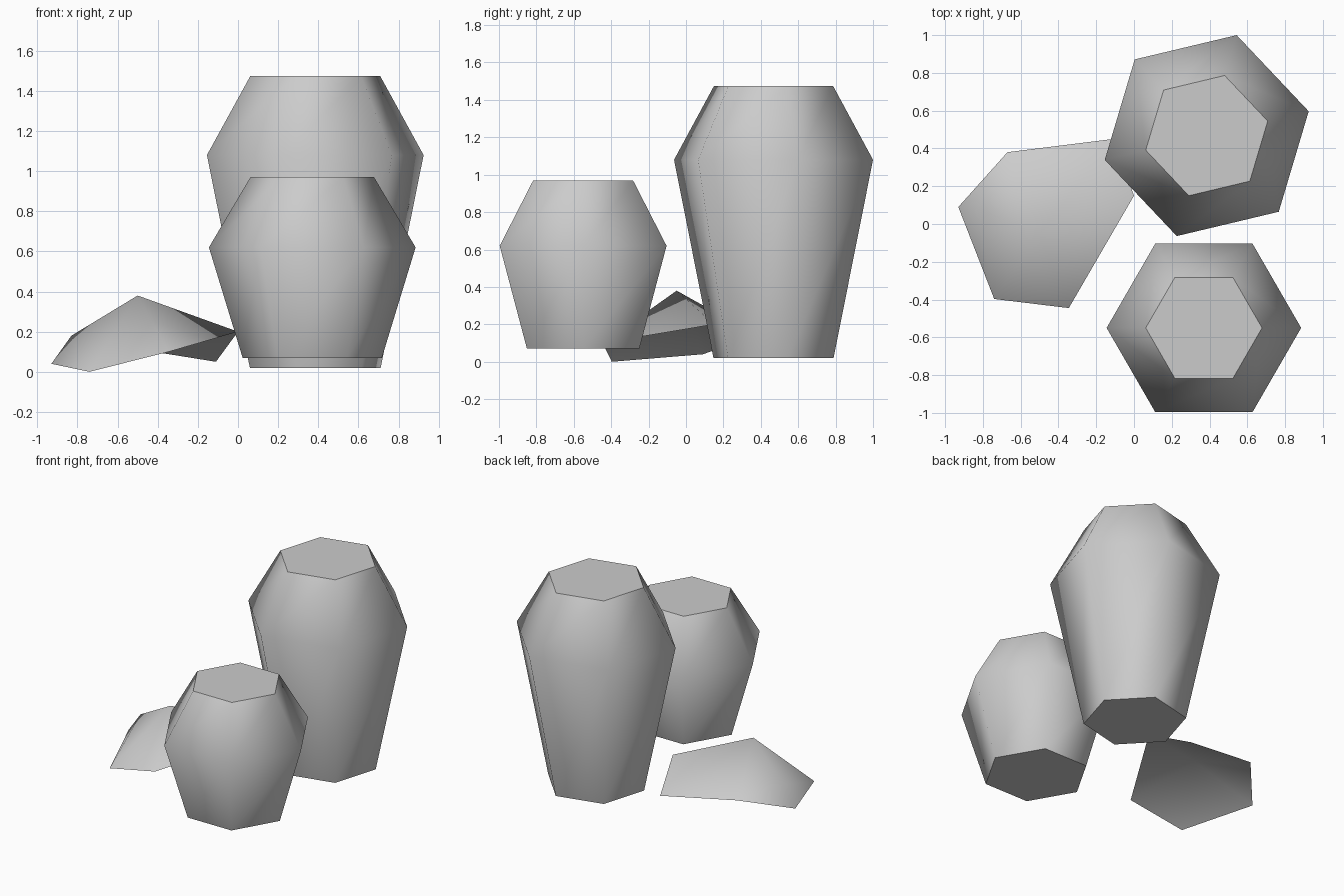
import bpy
import bmesh
from math import cos, sin, tau, radians

if "Cube" in bpy.data.objects:
    bpy.data.objects.remove(bpy.data.objects["Cube"], do_unlink=True)

clay = bpy.data.materials.new("plain_grey_clay")
clay.use_nodes = True
grey = (0.6, 0.6, 0.6, 1)
clay.diffuse_color = grey
clay.node_tree.nodes["Principled BSDF"].inputs["Base Color"].default_value = grey


def finish(bm, name):
    bmesh.ops.recalc_face_normals(bm, faces=bm.faces)
    mesh = bpy.data.meshes.new(name)
    bm.to_mesh(mesh)
    bm.free()
    mesh.materials.append(clay)
    obj = bpy.data.objects.new(name, mesh)
    bpy.context.collection.objects.link(obj)
    return obj


def jar(name, center, profile, turn, sides=6):
    """Six-sided closed jar lofted through (radius, height) rings."""
    bm = bmesh.new()
    rings = []
    for radius, z in profile:
        angles = [radians(turn) + tau * i / sides for i in range(sides)]
        rings.append([bm.verts.new((center[0] + radius * cos(a),
                                    center[1] + radius * sin(a), z)) for a in angles])
    for low, high in zip(rings, rings[1:]):
        for i in range(sides):
            j = (i + 1) % sides
            bm.faces.new((low[i], low[j], high[j], high[i])).smooth = True
    # Flat lid and base with crisp rims
    for cap in (rings[0], rings[-1]):
        face = bm.faces.new(cap)
        for edge in face.edges:
            edge.smooth = False
    return finish(bm, name)


jar("small_jar", (0.37, -0.55), [(0.347, 0.07), (0.515, 0.62), (0.308, 0.97)], 0)
jar("large_jar", (0.385, 0.468), [(0.335, 0.02), (0.555, 1.08), (0.332, 1.475)], 13.4)

# Broken shard: domed top and hollow underside sharing one jagged rim
bm = bmesh.new()
points = {
    "tip": (-0.93, 0.09, 0.04), "back": (-0.67, 0.38, 0.14),
    "far": (-0.11, 0.45, 0.05), "side": (0.0, 0.15, 0.2),
    "near": (-0.345, -0.445, 0.1), "front": (-0.74, -0.397, 0.0),
    "peak": (-0.5, -0.05, 0.38), "bump": (-0.83, 0.08, 0.18),
    "hollow": (-0.5, 0.02, 0.24),
}
v = {key: bm.verts.new(co) for key, co in points.items()}
rim = ["tip", "back", "far", "side", "near", "front"]
for a, b in zip(rim, rim[1:] + rim[:1]):
    outer = "bump" if "tip" in (a, b) else "peak"
    bm.faces.new((v[a], v[b], v[outer])).smooth = True
    bm.faces.new((v[b], v[a], v["hollow"])).smooth = True
    bm.edges.get((v[a], v[b])).smooth = False
for key in ("back", "front"):
    bm.faces.new((v[key], v["peak"], v["bump"])).smooth = True
finish(bm, "broken_shard")
